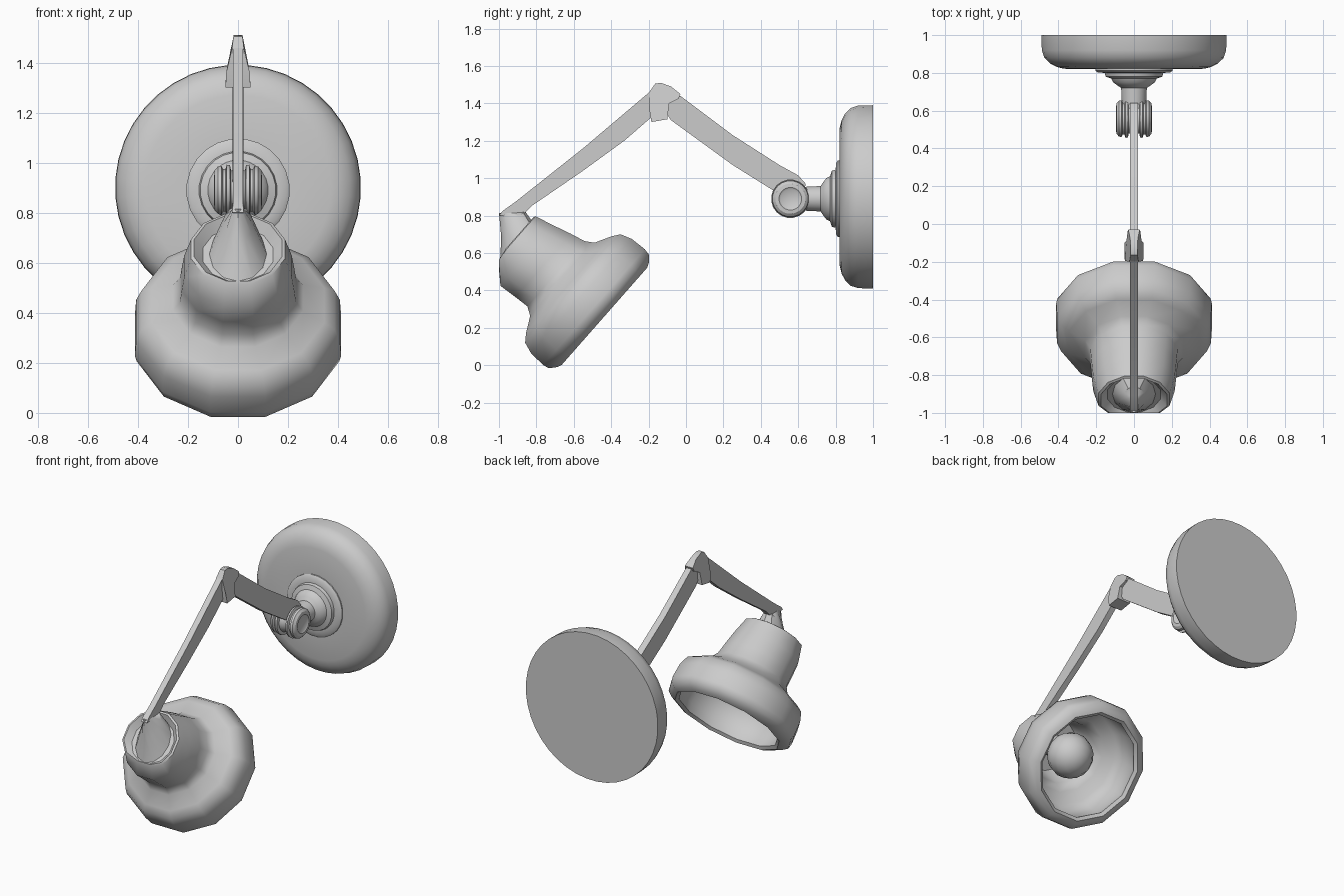
import bpy, bmesh, math
from mathutils import Vector

if "Cube" in bpy.data.objects:
    bpy.data.objects.remove(bpy.data.objects["Cube"])


def finish(name, bm, angle=35):
    bmesh.ops.remove_doubles(bm, verts=bm.verts, dist=1e-5)
    bmesh.ops.recalc_face_normals(bm, faces=bm.faces)
    me = bpy.data.meshes.new(name)
    bm.to_mesh(me)
    bm.free()
    ob = bpy.data.objects.new(name, me)
    bpy.context.collection.objects.link(ob)
    bpy.ops.object.select_all(action='DESELECT')
    ob.select_set(True)
    bpy.context.view_layer.objects.active = ob
    bpy.ops.object.shade_smooth_by_angle(angle=math.radians(angle))
    return ob


def lathe(name, profile, origin, axis, side, n, y_min=-1.0, angle=35):
    """Spin (distance, radius[, sideways offset]) points around an axis; flats face the side vector."""
    o, a, s = Vector(origin), Vector(axis).normalized(), Vector(side).normalized()
    w = a.cross(s)
    bm = bmesh.new()
    rings = []
    for t, r, *off in profile:
        c = o + a * t + s * (off[0] if off else 0)
        if r == 0:
            rings.append([bm.verts.new(c)] * n)
            continue
        ring = []
        for i in range(n):
            th = 2 * math.pi * (i + 0.5) / n
            p = c + (s * math.cos(th) + w * math.sin(th)) * r / math.cos(math.pi / n)
            p.y = max(p.y, y_min)
            ring.append(bm.verts.new(p))
        rings.append(ring)
    for r0, r1 in zip(rings, rings[1:]):
        for i in range(n):
            j = (i + 1) % n
            bm.faces.new(list(dict.fromkeys((r0[i], r0[j], r1[j], r1[i]))))
    return finish(name, bm, angle)


def plate(name, outline):
    """Side outline of (y, z, half thickness) points, mirrored across x."""
    bm = bmesh.new()
    left = [bm.verts.new((-h, y, z)) for y, z, h in outline]
    right = [bm.verts.new((h, y, z)) for y, z, h in outline]
    bm.faces.new(left)
    bm.faces.new(right[::-1])
    for i in range(len(outline)):
        j = (i + 1) % len(outline)
        bm.faces.new((left[i], left[j], right[j], right[i]))
    return finish(name, bm, 30)


# Wall base and stepped collar, spun around y
lathe("wall_base", [(1.0, 0), (1.0, .49), (.92, .488), (.88, .475), (.85, .445),
                    (.832, .41), (.822, .37), (.82, .2), (.82, 0)],
      (0, 0, .9), (0, 1, 0), (0, 0, 1), 40)
lathe("collar", [(.83, 0), (.83, .205), (.812, .205), (.802, .19), (.8, .155), (.78, .15),
                 (.77, .12), (.75, .11), (.735, .09), (.72, .068), (.6, .062), (.59, 0)],
      (0, 0, .89), (0, 1, 0), (0, 0, 1), 24)

# Hinge with a ribbed knob on each side of the arm
for sign, label in ((1, "right"), (-1, "left")):
    lathe("hinge_knob_" + label,
          [(.0, 0), (.0, .075), (.028, .08), (.032, .1), (.045, .102), (.05, .085), (.06, .085),
           (.066, .098), (.08, .095), (.093, .08), (.095, .06), (.088, .05), (.088, 0)],
          (0, .558, .89), (sign, 0, 0), (0, 0, 1), 20)

# Arms and elbow
plate("upper_arm", [(-.03, 1.44, .02), (.25, 1.23, .022), (.5, 1.07, .022), (.6, 1.015, .022),
                    (.64, .97, .022), (.62, .87, .022), (.52, .87, .022), (.49, .92, .022),
                    (.25, 1.07, .022), (-.08, 1.31, .02), (-.14, 1.4, .02)])
plate("lower_arm", [(-.19, 1.465, .02), (-.55, 1.16, .02), (-.91, .875, .02), (-.98, .825, .021),
                    (-1.0, .8, .022), (-.88, .795, .022), (-.82, .855, .02), (-.55, 1.04, .02),
                    (-.33, 1.2, .02), (-.18, 1.33, .02), (-.13, 1.4, .02)])
plate("elbow", [(-.185, 1.3, .05), (-.195, 1.36, .047), (-.2, 1.455, .024), (-.165, 1.505, .018),
                (-.135, 1.51, .018), (-.08, 1.49, .02), (-.03, 1.45, .03), (-.04, 1.425, .034),
                (-.09, 1.40, .04), (-.1, 1.315, .05)])

# Tilted lamp head: closed shell with outer and inner walls
head = (0, -.605, .41)
axis, up = (0, .75, -.66), (0, .66, .75)
lathe("lamp_shade", [(-.37, 0, -.03), (-.37, .14, -.03), (-.41, .175, -.03), (-.405, .188, -.03),
                     (-.3, .215, -.03), (-.2, .225, -.012), (-.12, .232), (-.075, .26),
                     (-.03, .345), (0, .386), (.06, .407), (.15, .412), (.185, .405),
                     (.215, .37), (.225, .345), (.21, .325), (.15, .345), (.04, .345),
                     (-.02, .31), (-.05, .24), (-.11, .2), (-.28, .17), (-.28, 0)],
      head, axis, up, 12, angle=40)

# Bulb and socket inside the shade
lathe("bulb", [(-.29, 0), (-.29, .07), (-.17, .075), (-.13, .1), (-.08, .132), (-.02, .145),
               (.04, .13), (.085, .095), (.11, .05), (.12, 0)], head, axis, up, 16, angle=60)

# Flared bracket joining the arm end to the neck
bm = bmesh.new()
n = 12
a, s = Vector(axis).normalized(), Vector(up).normalized()
mouth = Vector((0, -.93, .66)) + a * .04
rings = []
for center, rx, rs, flat in (((0, -.94, .815), .022, .06, True),
                             ((0, -.925, .755), .06, .095, False), (mouth, .115, .145, False)):
    ring = []
    for i in range(n):
        th = 2 * math.pi * i / n
        d = Vector((0, 1, 0)) if flat else s
        p = Vector(center) + Vector((rx * math.cos(th), 0, 0)) + d * rs * math.sin(th)
        p.y = max(p.y, -1.0)
        ring.append(bm.verts.new(p))
    rings.append(ring)
for r0, r1 in zip(rings, rings[1:]):
    for i in range(n):
        bm.faces.new((r0[i], r0[(i + 1) % n], r1[(i + 1) % n], r1[i]))
bm.faces.new(rings[0])
bm.faces.new(rings[-1])
finish("shade_bracket", bm)
